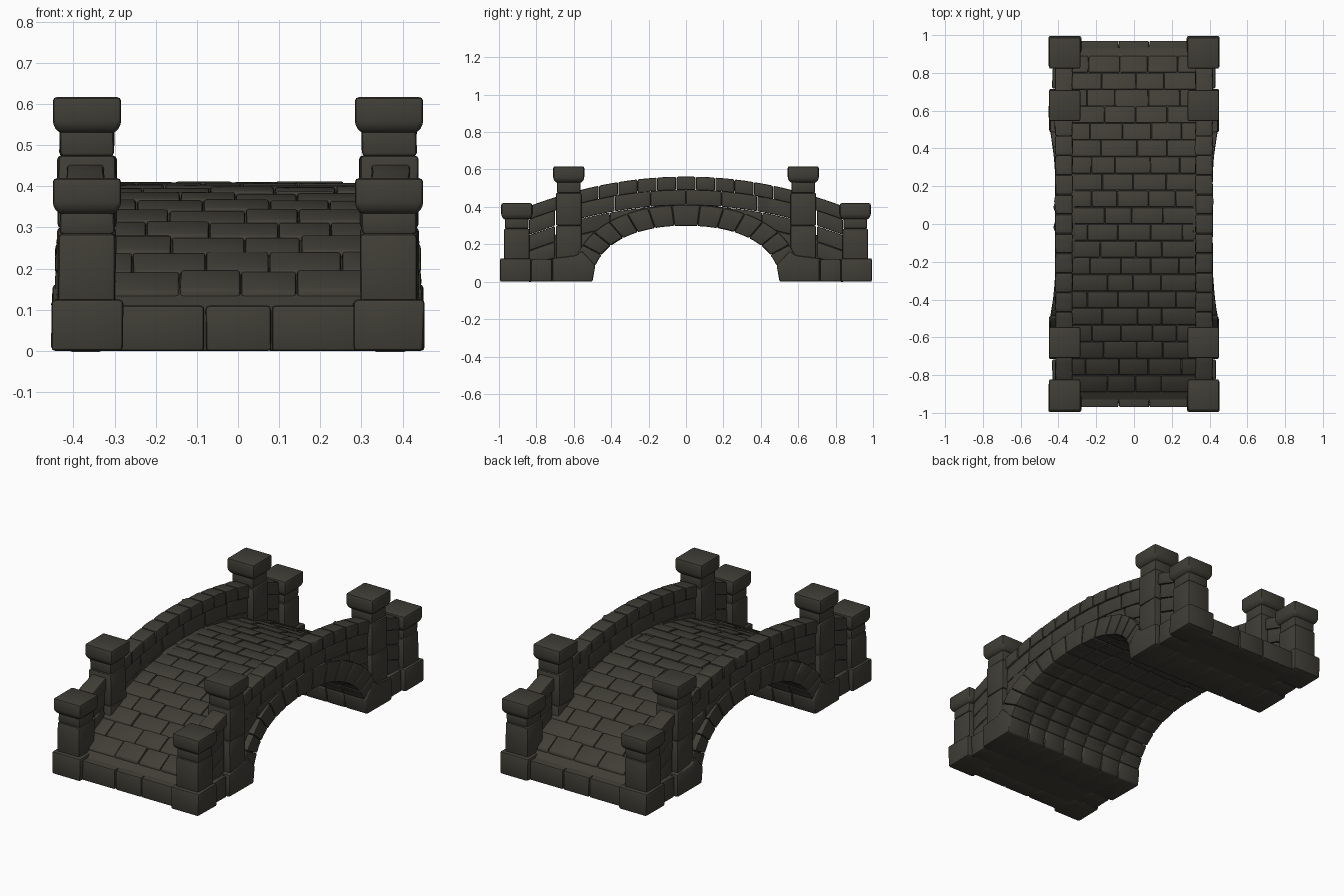
import bpy, bmesh, math, random

if "Cube" in bpy.data.objects:
    bpy.data.objects.remove(bpy.data.objects["Cube"])
random.seed(4)

stone = bpy.data.materials.new("dark stone")
stone.diffuse_color = (0.051, 0.048, 0.037, 1)
stone.use_nodes = True
stone.node_tree.nodes["Principled BSDF"].inputs["Base Color"].default_value = stone.diffuse_color


def prism(bm, pts, x0, x1, jit=0.0025):
    """Stone: a y-z outline pushed from x0 to x1, with slightly uneven ends."""
    n = len(pts)
    def j():
        return random.uniform(-jit, jit)
    a = [bm.verts.new((x0 + j(), y, z)) for y, z in pts]
    b = [bm.verts.new((x1 + j(), y, z)) for y, z in pts]
    bm.faces.new(a)
    bm.faces.new(b[::-1])
    for i in range(n):
        bm.faces.new((a[i], b[i], b[(i + 1) % n], a[(i + 1) % n]))


def box(bm, x0, x1, y0, y1, z0, z1, s=1):
    prism(bm, [(s * y0, z0), (s * y1, z0), (s * y1, z1), (s * y0, z1)], x0, x1)


def finish(name, bm, bevel, flare=False):
    if flare:  # faces widen from mid-span to the springers
        for v in bm.verts:
            if abs(v.co.x) > 0.4:
                t = min(max((abs(v.co.y) - 0.22) / 0.28, 0), 1)
                v.co.x += math.copysign(0.028 * t * t, v.co.x)
    bmesh.ops.recalc_face_normals(bm, faces=bm.faces)
    if bevel:
        edges = [e for e in bm.edges if e.calc_face_angle(0) > 0.5]
        bmesh.ops.bevel(bm, geom=edges, offset=bevel, segments=2, profile=0.5,
                        affect='EDGES', clamp_overlap=True)
    me = bpy.data.meshes.new(name)
    bm.to_mesh(me)
    bm.free()
    me.materials.append(stone)
    me.shade_smooth()
    me.set_sharp_from_angle(angle=math.radians(40))
    ob = bpy.data.objects.new(name, me)
    bpy.context.collection.objects.link(ob)


def deck_z(y):
    return 0.41 - 0.30 * (y / 0.95) ** 2


def wall_z(y):
    return 0.562 - 0.225 * y * y


def arch(t, a, b):
    c, s = math.cos(t), math.sin(t)
    return (math.copysign(a * abs(c) ** 0.91, c), b * abs(s) ** 0.91)


def arch_top(y):
    return 0.41 * max(0, 1 - (abs(y) / 0.61) ** 2.2) ** (1 / 2.2)


def spread(a, b, n):
    return [a + (b - a) * i / n for i in range(n + 1)]


def strip(y0, y1, top, bottom, n=3):
    """Outline of a stone whose top and bottom follow curves."""
    ys = spread(y0, y1, n)
    return [(y, bottom(y)) for y in ys] + [(y, top(y)) for y in ys[::-1]]


# solid core behind all the stones
bm = bmesh.new()
outline = [(y, deck_z(y) - 0.013) for y in spread(-0.95, 0.95, 40)]
outline += [(0.95, 0.002)]
outline += [arch(t, 0.507, 0.307) for t in spread(0, math.pi, 40)]
outline += [(-0.95, 0.002)]
outline = [(y, max(z, 0.002)) for y, z in outline]
prism(bm, outline, -0.4, 0.4, 0)
finish("bridge_core", bm, 0)

# deck paving in staggered rows
bm = bmesh.new()
rows = spread(-0.89, 0.89, 20)
for r, (y0, y1) in enumerate(zip(rows, rows[1:])):
    xs = [-0.34, -0.24, -0.08, 0.08, 0.24, 0.34] if r % 2 else [-0.34, -0.16, 0, 0.16, 0.34]
    xs = [xs[0]] + [x + random.uniform(-0.02, 0.02) for x in xs[1:-1]] + [xs[-1]]
    for x0, x1 in zip(xs, xs[1:]):
        d = random.uniform(-0.004, 0.003)
        prism(bm, strip(y0 + 0.001, y1 - 0.001, lambda y: deck_z(y) + d,
                        lambda y: deck_z(y) - 0.04, 1), x0 + 0.001, x1 - 0.001, 0.001)
finish("deck_paving", bm, 0.007)

# entrance steps at both ends
bm = bmesh.new()
for s in (-1, 1):
    for x0, x1 in ((-0.3, -0.081), (-0.079, 0.079), (0.081, 0.3)):
        box(bm, x0, x1, 0.87, 0.97, 0, 0.11, s)
finish("entrance_steps", bm, 0.008)

# arch ring: tall face stones outside, lining stones between
bm = bmesh.new()
ts = spread(0.26, math.pi - 0.26, 13)
xs = [-0.418, -0.31, -0.19, -0.06, 0.07, 0.2, 0.31, 0.418]
for t0, t1 in zip(ts, ts[1:]):
    for x0, x1 in zip(xs, xs[1:]):
        a, b = (0.61, 0.41) if max(abs(x0), abs(x1)) > 0.4 else (0.57, 0.36)
        d = random.uniform(-0.002, 0.002)
        t = spread(t0 + 0.002, t1 - 0.002, 4)
        pts = [arch(u, 0.5 + d, 0.3 + d) for u in t] + [arch(u, a, b) for u in t[::-1]]
        prism(bm, pts, x0 + 0.001, x1 - 0.001, 0.001)
finish("arch_ring", bm, 0.007, True)

# springer blocks carrying the arch, and footings between the pillars
bm = bmesh.new()
for s in (-1, 1):
    p = [(0.5, 0), (0.715, 0), (0.715, 0.125), (0.59, 0.14), (0.555, 0.165),
         arch(0.26, 0.5, 0.3)]
    for x0, x1 in zip(xs, xs[1:]):
        e0 = -0.45 if x0 < -0.4 else x0
        e1 = 0.45 if x1 > 0.4 else x1
        prism(bm, [(s * y, z) for y, z in p], e0 + 0.001, e1 - 0.001)
    for m in (-1, 1):
        x0, x1 = sorted((m * 0.3, m * 0.432))
        box(bm, x0, x1, 0.717, 0.828, 0, 0.12, s)
finish("footings", bm, 0.009)

# parapet walls in courses, clipped by the arch
bm = bmesh.new()
for m in (-1, 1):
    x0, x1 = sorted((m * 0.332, m * 0.409))
    for k in range(4):
        ys = spread(-0.57, 0.57, 6 + k % 2)
        spans = list(zip(ys, ys[1:])) + [(-0.84, -0.7), (0.7, 0.84)]
        for y0, y1 in spans:
            hi = lambda y: wall_z(y) - 0.07 - 0.085 * k
            lo = lambda y: max(hi(y) - 0.083, min(arch_top(y) - 0.02, hi(y) - 0.012))
            mid = (y0 + y1) / 2
            if max(hi(y0), hi(y1), hi(mid)) - min(arch_top(y0), arch_top(y1)) > 0.02:
                prism(bm, strip(y0 + 0.001, y1 - 0.001, hi, lo, 4), x0, x1)
finish("parapet_walls", bm, 0.006)

# coping stones on the parapets
bm = bmesh.new()
for m in (-1, 1):
    x0, x1 = sorted((m * 0.325, m * 0.417))
    ys = spread(-0.57, 0.57, 11)
    for y0, y1 in list(zip(ys, ys[1:])) + [(-0.84, -0.69), (0.69, 0.84)]:
        prism(bm, strip(y0 + 0.001, y1 - 0.001, wall_z, lambda y: wall_z(y) - 0.072), x0, x1)
finish("coping_stones", bm, 0.008)


def pillar(bm, m, s, yc, levels, top):
    """Stacked blocks, then a cap with a sloping underside."""
    def block(hx, hy, z0, z1):
        box(bm, m * 0.367 - hx, m * 0.367 + hx, s * yc - hy, s * yc + hy, z0, z1)
    for z0, z1, h in levels:
        block(h, h - 0.002, z0, z1)
    rings = []
    for h, z in ((0.068, top - 0.088), (0.083, top - 0.068), (0.083, top)):
        rings.append([bm.verts.new((m * 0.367 + h * a, s * yc + h * b, z))
                      for a, b in ((-1, -1), (1, -1), (1, 1), (-1, 1))])
    bm.faces.new(rings[0][::-1])
    bm.faces.new(rings[2])
    for lo, hi in zip(rings, rings[1:]):
        for i in range(4):
            k = (i + 1) % 4
            bm.faces.new((lo[i], lo[k], hi[k], hi[i]))


# four short end pillars and four tall inner pillars
for name, yc, top, levels in (
        ("end_pillars", 0.905, 0.42, ((0.1, 0.285, 0.07), (0.283, 0.345, 0.066))),
        ("inner_pillars", 0.627, 0.617, ((0.11, 0.3, 0.071), (0.299, 0.475, 0.071),
                                         (0.473, 0.545, 0.066)))):
    bm = bmesh.new()
    for m in (-1, 1):
        for s in (-1, 1):
            pillar(bm, m, s, yc, levels, top)
            if yc > 0.8:
                x0, x1 = sorted((m * 0.28, m * 0.452))
                box(bm, x0, x1, 0.828, 0.995, 0, 0.125, s)
    finish(name, bm, 0.01)
